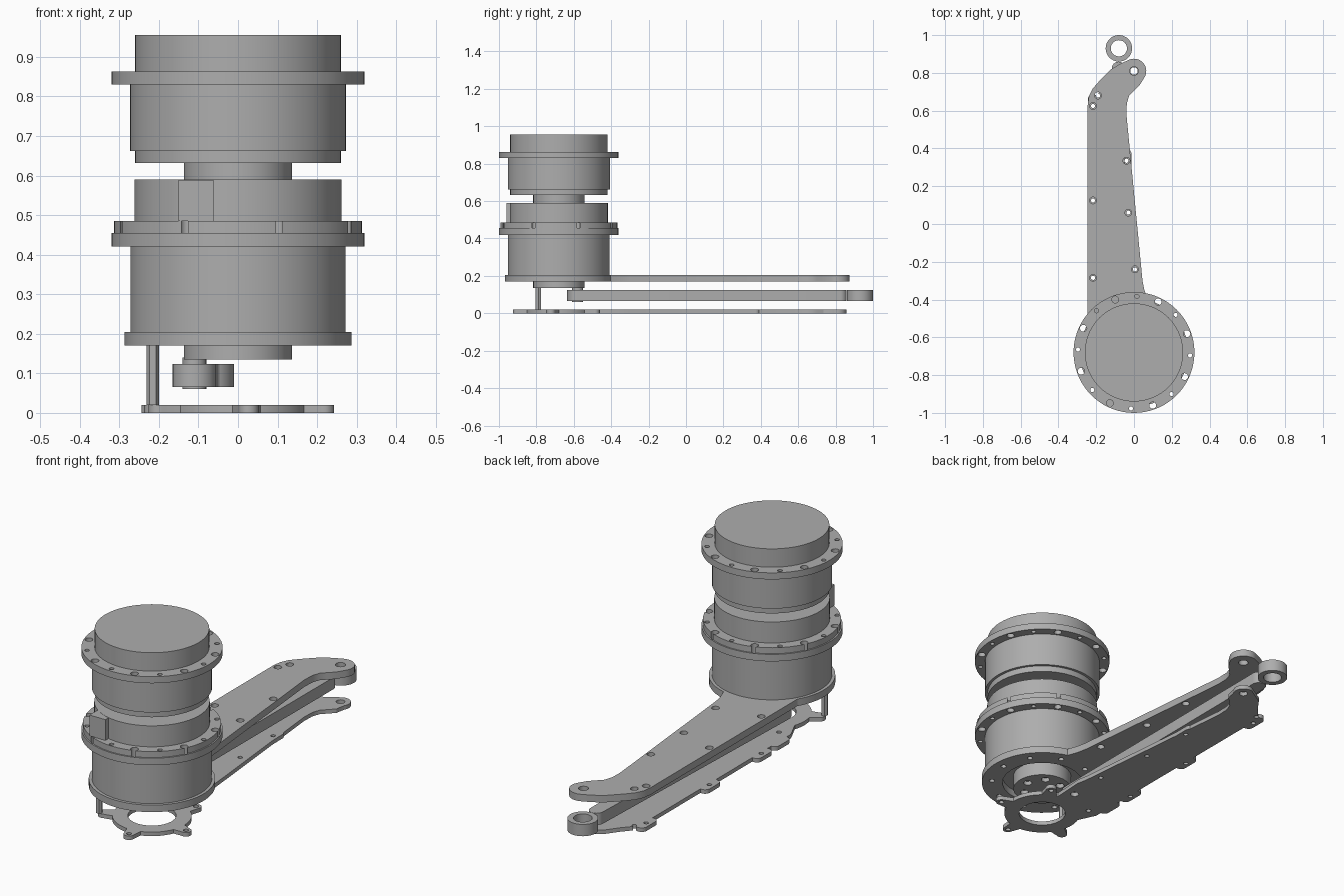
import bpy
import bmesh
from math import cos, sin, pi, radians, atan2
from mathutils import Vector

old = bpy.data.objects.get("Cube")
if old:
    bpy.data.objects.remove(old, do_unlink=True)

metal = bpy.data.materials.new("plain grey metal")
metal.use_nodes = True
GREY = (0.42, 0.42, 0.42, 1)
metal.diffuse_color = GREY
metal.node_tree.nodes["Principled BSDF"].inputs["Base Color"].default_value = GREY

AXIS = Vector((0, -0.68))      # motor axis
TIP = Vector((0, 0.81))        # arm pivot


def finish(name, bm):
    bmesh.ops.recalc_face_normals(bm, faces=bm.faces)
    mesh = bpy.data.meshes.new(name)
    bm.to_mesh(mesh)
    bm.free()
    ob = bpy.data.objects.new(name, mesh)
    bpy.context.collection.objects.link(ob)
    mesh.materials.append(metal)
    return ob


def activate(ob):
    bpy.ops.object.select_all(action='DESELECT')
    ob.select_set(True)
    bpy.context.view_layer.objects.active = ob


def smooth(ob):
    activate(ob)
    bpy.ops.object.shade_smooth_by_angle(angle=radians(30))


def arc(c, r, a0, a1, n=16):
    return [Vector((c[0] + r * cos(radians(a0 + (a1 - a0) * i / n)),
                    c[1] + r * sin(radians(a0 + (a1 - a0) * i / n)))) for i in range(n + 1)]


def circle(c, r, n=24):
    return arc(c, r, 0, 360, n)[:-1]


def polar(r, a):
    return AXIS + Vector((r * cos(radians(a)), r * sin(radians(a))))


def capsule(p, q, r0, r1):
    d = Vector(q) - Vector(p)
    a = atan2(d.y, d.x) * 180 / pi
    return arc(q, r1, a - 90, a + 90) + arc(p, r0, a + 90, a + 270)


def prism(name, outlines, z0, z1):
    """Extrude each outline from z0 to z1 into one object."""
    bm = bmesh.new()
    for pts in outlines:
        f = bm.faces.new([bm.verts.new((p[0], p[1], z0)) for p in pts])
        ext = bmesh.ops.extrude_face_region(bm, geom=[f])["geom"]
        verts = [v for v in ext if isinstance(v, bmesh.types.BMVert)]
        bmesh.ops.translate(bm, verts=verts, vec=(0, 0, z1 - z0))
    return finish(name, bm)


def boolean(ob, other, op):
    other.hide_render = True
    mod = ob.modifiers.new(op.lower(), 'BOOLEAN')
    mod.operation, mod.object, mod.solver = op, other, 'EXACT'
    activate(ob)
    bpy.ops.object.modifier_apply(modifier=mod.name)
    bpy.data.objects.remove(other, do_unlink=True)


def drill(ob, holes, z0, z1):
    boolean(ob, prism("cutter", [circle(c, r) for c, r in holes], z0, z1), 'DIFFERENCE')


def lathe(name, profile):
    bm = bmesh.new()
    vs = [bm.verts.new((r, AXIS.y, z)) for r, z in profile]
    es = [bm.edges.new(pair) for pair in zip(vs, vs[1:])]
    bmesh.ops.spin(bm, geom=vs + es, cent=(0, AXIS.y, 0), axis=(0, 0, 1),
                   angle=2 * pi, steps=72, use_duplicate=False)
    bmesh.ops.remove_doubles(bm, verts=bm.verts, dist=0.0005)
    return finish(name, bm)


def arm_outline(inset, end_r, tip_r):
    """Swan-neck arm with a round motor end and a round tip."""
    left = -0.245 + inset
    a0 = 90 + 57 * 0.287 / end_r if end_r > 0.25 else 160
    pts = arc(AXIS, end_r, a0, 435, 48)
    pts += [(0.055, -0.35), (0.045, -0.3), (-0.04, 0.58), (-0.038, 0.64),
            (-0.025, 0.68), (0.0, 0.705), (0.03, 0.735)]
    pts += arc(TIP, tip_r, -35, 110)
    pts += [(-0.07 + inset / 2, 0.85 - inset / 2), (-0.12 + inset / 2, 0.82 - inset / 2),
            (left + 0.06, 0.755 - inset / 2), (left + 0.025, 0.715 - inset / 2),
            (left + 0.006, 0.675), (left, 0.63), (left, -0.53)]
    return pts


# Motors
lower = lathe("lower_motor", [
    (0, .135), (.137, .135), (.137, .205), (.272, .205), (.272, .42), (.32, .42),
    (.32, .455), (.313, .455), (.313, .485), (.262, .485), (.262, .59), (0, .59)])
upper = lathe("upper_motor", [
    (0, .59), (.137, .59), (.137, .632), (.26, .632), (.26, .662), (.273, .662),
    (.273, .83), (.32, .83), (.32, .863), (.26, .863), (.26, .955), (0, .955)])
flange_holes = []
for k in range(8):
    flange_holes.append((polar(0.297, 19.5 + 45 * k), 0.018))
    flange_holes.append((polar(0.297, 42 + 45 * k), 0.011))
drill(lower, flange_holes, 0.41, 0.5)
drill(upper, flange_holes, 0.82, 0.87)
drill(lower, [(polar(0.09, 60 * k), 0.02) for k in range(6)], 0.12, 0.155)

# Cable block on the front of the lower motor
prism("cable_block", [[(-0.15, -0.96), (-0.062, -0.96), (-0.062, -0.85), (-0.15, -0.85)]],
      0.485, 0.589)

# Upper arm plate
spacers = [(-0.19, 0.68), (-0.217, 0.625), (-0.217, 0.125), (-0.217, -0.285),
           (-0.21, -0.435), (-0.04, 0.335), (-0.03, 0.06), (0.005, -0.24)]
plate = prism("upper_arm_plate", [arm_outline(0, 0.287, 0.065)], 0.17, 0.205)
holes = [(TIP, 0.023), (AXIS, 0.19)] + [(s, 0.018) for s in spacers[:4] + spacers[5:]]
holes += [(polar(0.24, 36 * k), 0.013) for k in range(10)]
drill(plate, holes, 0.15, 0.22)

# Lower arm plate with tabs at the spacers and ears around the ring
base = prism("lower_arm_plate", [arm_outline(0.035, 0.18, 0.047)], 0, 0.02)
ears = [polar(0.222, 205 + 72 * k) for k in range(5)]
for e in ears:
    boolean(base, prism("ear", [capsule(AXIS.lerp(e, 0.6), e, 0.045, 0.025)], 0, 0.02), 'UNION')
for s in spacers[1:]:
    along = Vector((0, 0.035))
    tab = capsule(Vector(s) - along, Vector(s) + along, 0.027, 0.027)
    boolean(base, prism("tab", [tab], 0, 0.02), 'UNION')
drill(base, [(AXIS, 0.11), (TIP, 0.02), ((0, -0.44), 0.02)]
      + [(s, 0.011) for s in spacers[:4] + spacers[5:]]
      + [(e, 0.012) for e in ears[1:]], -0.02, 0.04)

# Push rod between the plates
CRANK, EYE = Vector((-0.11, -0.58)), Vector((-0.08, 0.93))
rod = prism("push_rod", [capsule(CRANK, EYE.lerp(CRANK, 0.07), 0.055, 0.035)], 0.065, 0.124)
boolean(rod, prism("rod_eye", [circle(EYE, 0.07, 40)], 0.065, 0.124), 'UNION')
drill(rod, [(EYE, 0.043)], 0.04, 0.15)
pin = prism("crank_pin", [circle(CRANK, 0.03)], 0.06, 0.14)

# Hexagonal spacer post
prism("spacer_post", [circle(ears[0] + Vector((-0.014, -0.016)), 0.016, 6)], 0.02, 0.17)

for ob in (lower, upper, plate, base, rod, pin):
    smooth(ob)
